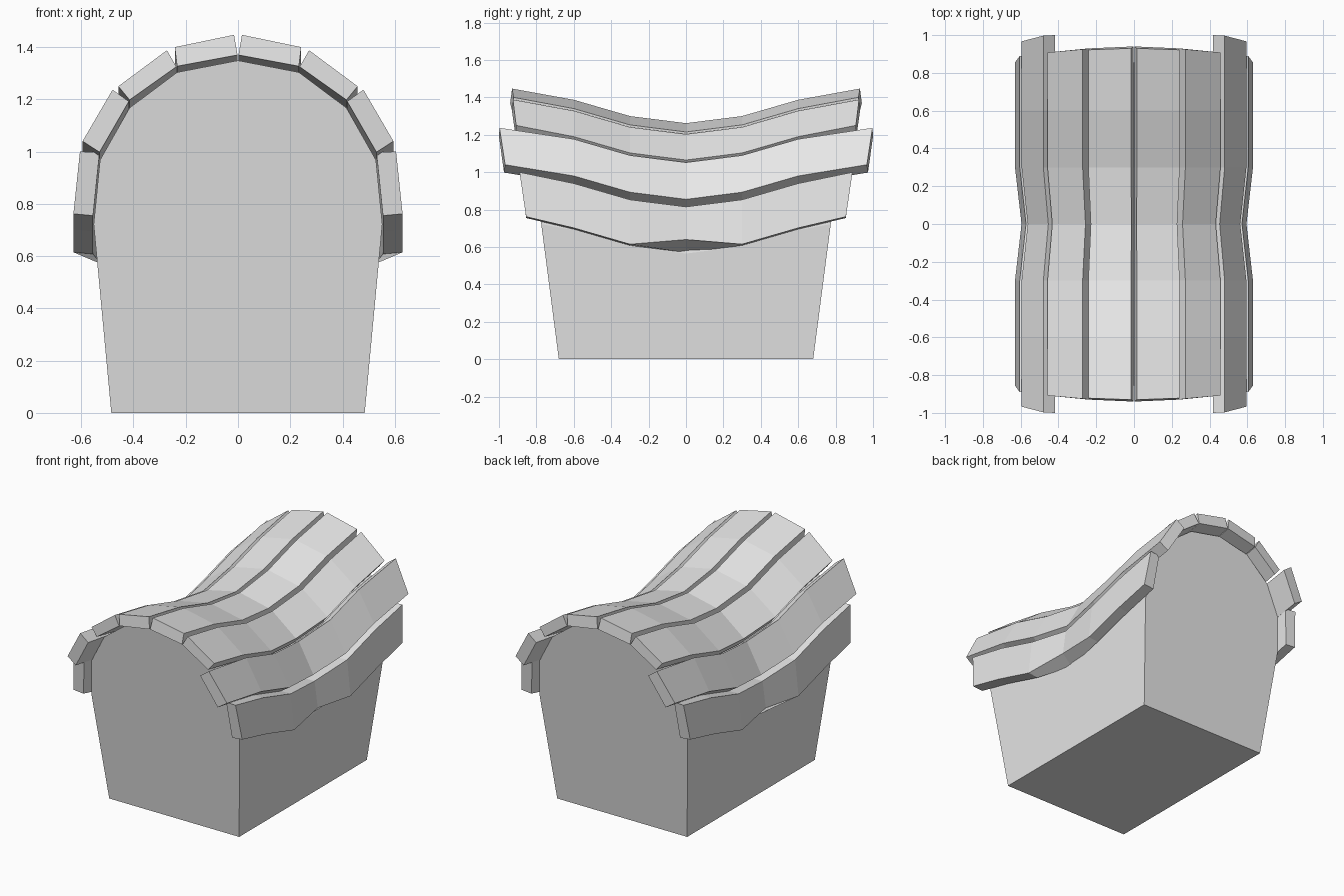
import bpy, bmesh

if "Cube" in bpy.data.objects:
    bpy.data.objects.remove(bpy.data.objects["Cube"])

wood = bpy.data.materials.new("plain_grey")
wood.diffuse_color = (0.8, 0.8, 0.8, 1)
wood.use_nodes = True
wood.node_tree.nodes["Principled BSDF"].inputs["Base Color"].default_value = wood.diffuse_color

# saddle curve: distance from the middle -> drop in height
DROP = [(0, 0.185), (0.3, 0.147), (0.6, 0.06), (0.93, 0.0), (1.1, 0.0)]


def drop(y):
    y = abs(y)
    for (a, da), (b, db) in zip(DROP, DROP[1:]):
        if y <= b:
            return da + (db - da) * (y - a) / (b - a)
    return 0.0


def pinch(y):
    # the lid narrows towards the middle
    return 0.945 + 0.055 * min(abs(y) / 0.3, 1)


def loft(name, rings):
    # joins equal rings of points into a closed solid
    bm = bmesh.new()
    rows = [[bm.verts.new(p) for p in r] for r in rings]
    n = len(rows[0])
    for a, b in zip(rows, rows[1:]):
        for i in range(n):
            j = (i + 1) % n
            bm.faces.new((a[i], a[j], b[j], b[i]))
    bm.faces.new(rows[0])
    bm.faces.new(rows[-1])
    bmesh.ops.recalc_face_normals(bm, faces=bm.faces)
    me = bpy.data.meshes.new(name)
    bm.to_mesh(me)
    bm.free()
    me.materials.append(wood)
    ob = bpy.data.objects.new(name, me)
    bpy.context.collection.objects.link(ob)
    return ob


# chest body: tapered box with an arched, sagging top
half = [(0.485, 0), (0.555, 0.75), (0.528, 0.99), (0.415, 1.185), (0.233, 1.318)]
outline = half + [(0, 1.362)] + [(-x, z) for x, z in reversed(half)]
rings = []
for s in (-1, -0.6, -0.3, 0, 0.3, 0.6, 1):
    ring = []
    for x, z in outline:
        reach = 0.68 + 0.13 * z
        y = s * reach if abs(s) == 1 else s * (1 if z > 0 else 0.8)
        if z > 0:
            # end points slide down the sloping end wall
            z -= drop(y)
            if abs(s) == 1:
                y = s * (0.68 + 0.13 * z)
            if abs(x) > 0.55:
                x = (0.485 + 0.0933 * z) * (1 if x > 0 else -1)
            else:
                x *= pinch(y)
        ring.append((x, y, z))
    rings.append(ring)
loft("chest_body", rings)

# lid planks: corner (x, z, end y) as inner upper, outer upper, outer lower, inner lower
PLANKS = {
    "crown_plank": [(0.002, 1.37, 0.94), (0.015, 1.447, 0.93), (0.242, 1.40, 0.922), (0.233, 1.327, 0.93)],
    "shoulder_plank": [(0.236, 1.325, 0.93), (0.272, 1.388, 0.925), (0.458, 1.25, 0.908), (0.415, 1.198, 0.912)],
    "side_plank": [(0.418, 1.192, 1.0), (0.48, 1.237, 0.997), (0.595, 1.04, 0.967), (0.53, 0.998, 0.973)],
    "lower_plank": [(0.53, 0.998, 0.883), (0.605, 1.0, 0.89), (0.63, 0.762, 0.855), (0.555, 0.755, 0.855)],
}
for name, corners in PLANKS.items():
    for side, label in ((1, "right"), (-1, "left")):
        rings = []
        for s in (-1, -0.6, -0.3, 0, 0.3, 0.6, 1):
            ring = []
            for k, (x, z, end) in enumerate(corners):
                y = s * end if abs(s) == 1 else s
                z -= drop(y) if abs(s) < 1 else 0
                # bottom edge of the lowest plank is bevelled at the middle
                if name == "lower_plank" and s == 0 and k == 2:
                    z += 0.063
                ring.append((side * x * pinch(y), y, z))
            rings.append(ring)
        loft(name + "_" + label, rings)
